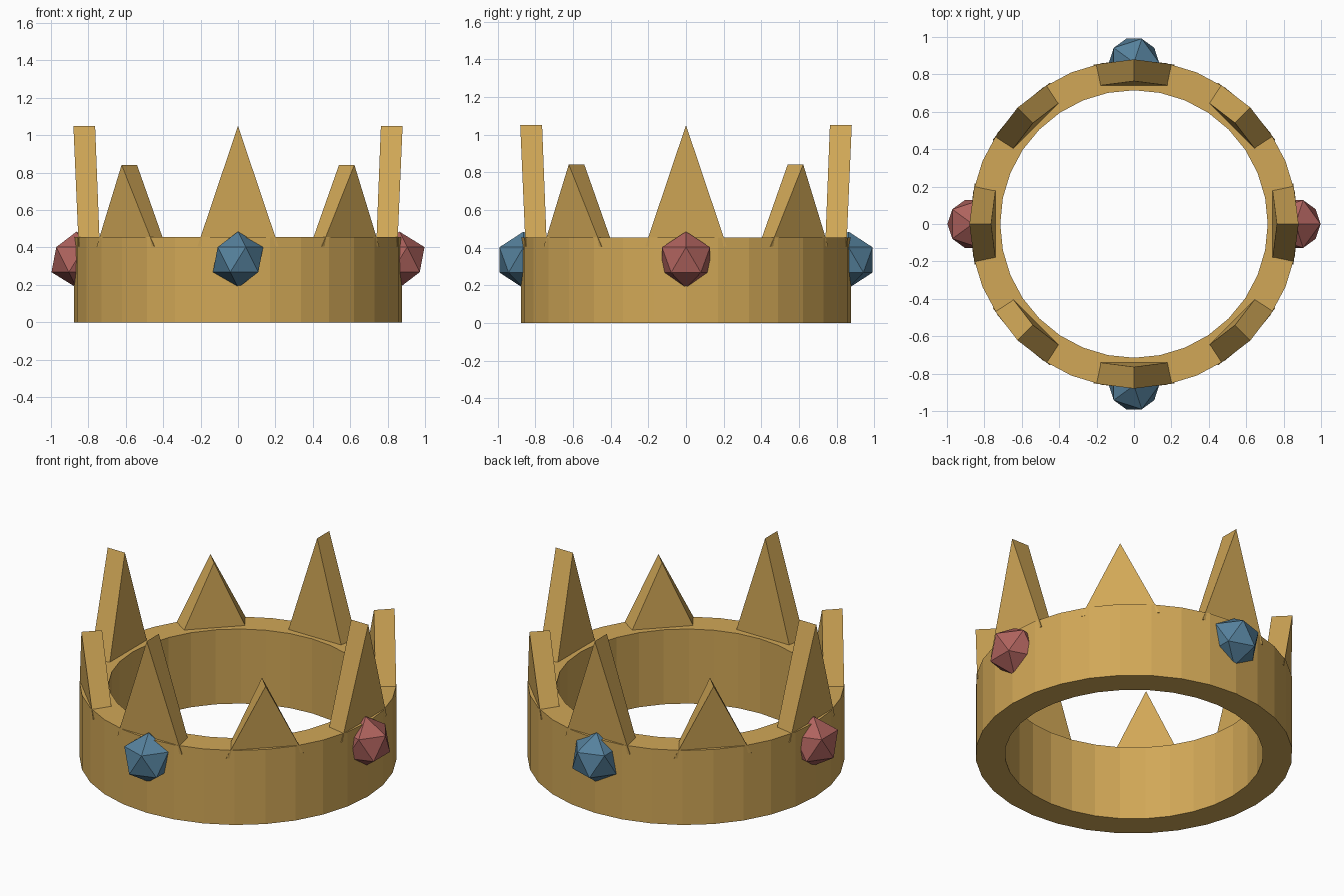
import bpy
import bmesh
from math import cos, sin, pi
from mathutils import Matrix, Vector

if "Cube" in bpy.data.objects:
    bpy.data.objects.remove(bpy.data.objects["Cube"], do_unlink=True)


def make_material(name, rgb):
    mat = bpy.data.materials.new(name)
    mat.use_nodes = True
    color = (*rgb, 1.0)
    mat.diffuse_color = color
    mat.node_tree.nodes["Principled BSDF"].inputs["Base Color"].default_value = color
    return mat


GOLD = make_material("gold", (0.64, 0.39, 0.095))
RED = make_material("red_gem", (0.43, 0.125, 0.112))
BLUE = make_material("blue_gem", (0.092, 0.22, 0.335))


def add_object(name, bm, mat):
    bmesh.ops.recalc_face_normals(bm, faces=bm.faces)
    mesh = bpy.data.meshes.new(name)
    bm.to_mesh(mesh)
    bm.free()
    mesh.materials.append(mat)
    obj = bpy.data.objects.new(name, mesh)
    bpy.context.collection.objects.link(obj)
    return obj


# Band: square-edged profile swept around the axis
SEGMENTS = 32
profile = [(0.877, 0.0), (0.877, 0.455), (0.715, 0.455), (0.715, 0.0)]
bm = bmesh.new()
rings = []
for i in range(SEGMENTS):
    a = 2 * pi * i / SEGMENTS
    rings.append([bm.verts.new((r * cos(a), r * sin(a), z)) for r, z in profile])
for i, ring in enumerate(rings):
    after = rings[(i + 1) % SEGMENTS]
    for j in range(4):
        k = (j + 1) % 4
        bm.faces.new((ring[j], after[j], after[k], ring[k]))
add_object("band", bm, GOLD)


# Points: triangular wedges, narrower inside, leaning slightly outward
def add_point(name, angle, top):
    bm = bmesh.new()
    base = 0.405
    outer = [bm.verts.new(p) for p in
             ((0.852, -0.217, base), (0.852, 0.217, base), (0.88, 0, top))]
    inner = [bm.verts.new(p) for p in
             ((0.739, -0.193, base), (0.739, 0.193, base), (0.764, 0, top))]
    bm.faces.new(outer)
    bm.faces.new(inner[::-1])
    for i in range(3):
        j = (i + 1) % 3
        bm.faces.new((outer[i], inner[i], inner[j], outer[j]))
    bm.transform(Matrix.Rotation(angle, 4, "Z"))
    add_object(name, bm, GOLD)


# Gems: icosahedra half sunk into the band
def add_gem(name, angle, mat):
    bm = bmesh.new()
    bmesh.ops.create_icosphere(bm, subdivisions=1, radius=0.15)
    bm.transform(Matrix.Translation(
        Vector((0.863 * cos(angle), 0.863 * sin(angle), 0.335))))
    add_object(name, bm, mat)


tall_sides = ["left", "back", "right", "front"]
short_sides = ["back_left", "back_right", "front_right", "front_left"]
for i in range(4):
    angle = i * pi / 2
    add_point(tall_sides[i] + "_tall_point", angle, 1.05)
    add_point(short_sides[i] + "_short_point", angle + pi / 4, 0.842)
    add_gem(tall_sides[i] + "_gem", angle, BLUE if i % 2 else RED)
